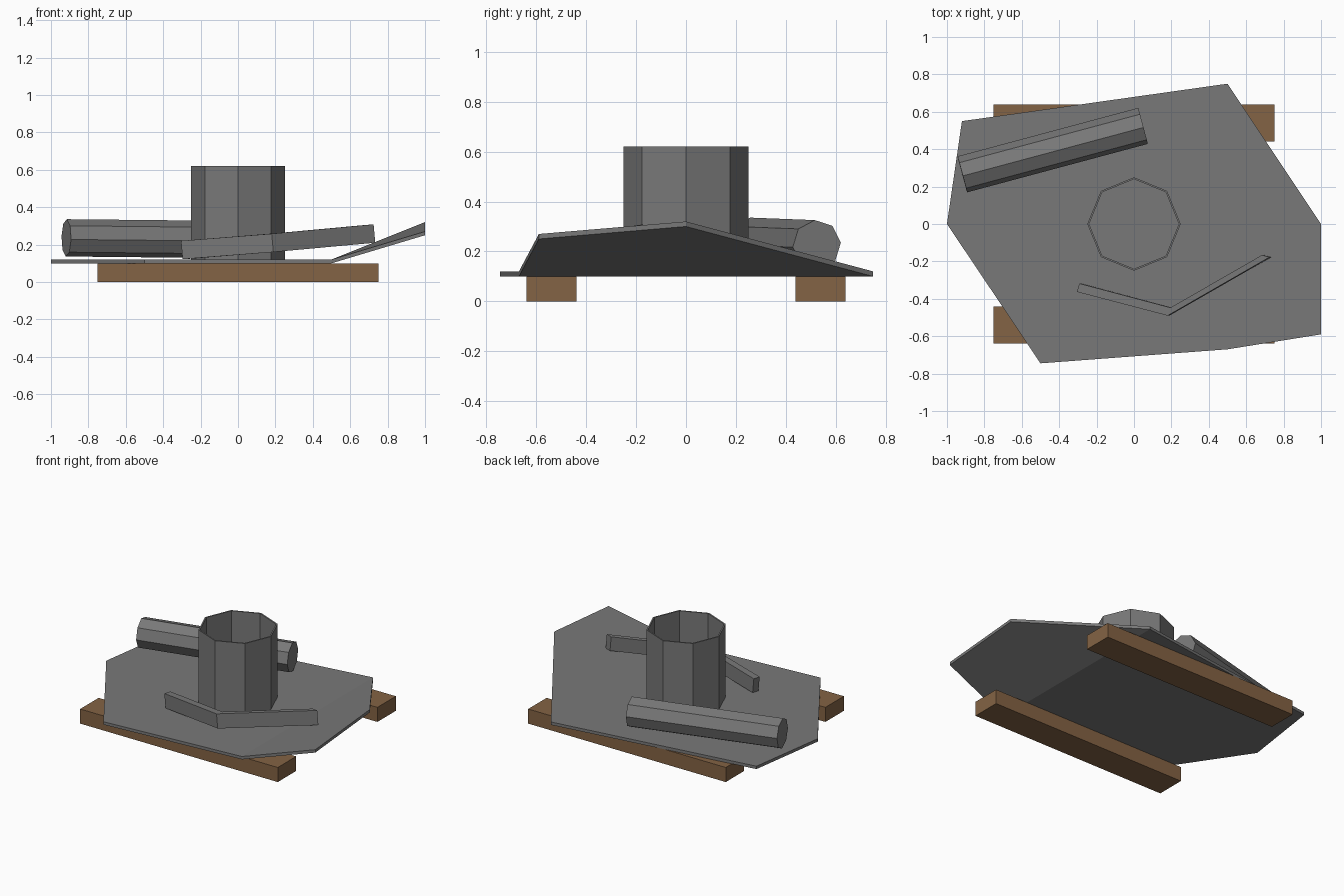
import bpy, math
from mathutils import Vector, Matrix

if "Cube" in bpy.data.objects:
    bpy.data.objects.remove(bpy.data.objects["Cube"])


def material(name, rgb):
    m = bpy.data.materials.new(name)
    m.diffuse_color = (*rgb, 1)
    m.use_nodes = True
    m.node_tree.nodes["Principled BSDF"].inputs["Base Color"].default_value = m.diffuse_color
    return m


STEEL = material("grey_steel", (0.19, 0.19, 0.19))
WOOD = material("brown_wood", (0.23, 0.125, 0.058))


def build(name, verts, faces, mat):
    me = bpy.data.meshes.new(name)
    me.from_pydata(verts, [], faces)
    me.materials.append(mat)
    ob = bpy.data.objects.new(name, me)
    bpy.context.collection.objects.link(ob)
    return ob


def slab(name, top, faces, drop, mat):
    """Solid from a counter-clockwise top sheet and its copy moved by drop."""
    n = len(top)
    verts = [Vector(p) for p in top] + [Vector(p) + Vector(drop) for p in top]
    fs = [list(f) for f in faces] + [[i + n for i in reversed(f)] for f in faces]
    fs += [[i, i + n, (i + 1) % n + n, (i + 1) % n] for i in range(n)]
    return build(name, verts, fs, mat)


def ring(r, z, sides=8, phase=0.0):
    return [(r * math.cos(phase + math.tau * i / sides),
             r * math.sin(phase + math.tau * i / sides), z) for i in range(sides)]


# Two timber rails on the ground
for label, y in (("front", -0.54), ("back", 0.54)):
    a, b = y - 0.1, y + 0.1
    slab(label + "_timber", [(-.75, a, .1), (.75, a, .1), (.75, b, .1), (-.75, b, .1)],
         [(0, 1, 2, 3)], (0, 0, -.1), WOOD)

# Scrap plate with its right side bent up
slab("bent_plate",
     [(-1, 0, .12), (-.5, -.745, .12), (.5, -.67, .12), (1, -.59, .27),
      (1, 0, .32), (.5, .75, .12), (-.92, .55, .12)],
     [(0, 1, 2, 5, 6), (2, 3, 4, 5)], (0, 0, -.02), STEEL)

# Upright open pipe
rings = [(.25, .12), (.25, .62), (.24, .62), (.24, .12)]
verts = [p for r, z in rings for p in ring(r, z)]
faces = [[k * 8 + i, k * 8 + (i + 1) % 8, (k + 1) % 4 * 8 + (i + 1) % 8, (k + 1) % 4 * 8 + i]
         for k in range(4) for i in range(8)]
build("upright_pipe", verts, faces, STEEL)

# Lying octagonal bar
bar = slab("lying_bar", ring(.1, .5, phase=math.radians(5)), [range(8)], (0, 0, -1), STEEL)
axis = Vector((.966, .259, -.01)).normalized()
side = Vector((-axis.y, axis.x, 0)).normalized()
up = axis.cross(side)
bar.matrix_world = Matrix.Translation((-.435, .395, .231)) @ Matrix((side, up, axis)).transposed().to_4x4()

# Bent strip, tilted upwards to the right
slab("bent_strip",
     [(-.305, -.363, .22), (.18, -.49, .258), (.725, -.177, .308),
      (.684, -.166, .305), (.195, -.447, .26), (-.292, -.318, .22)],
     [(0, 1, 4, 5), (1, 2, 3, 4)], (.009, 0, -.098), STEEL)
